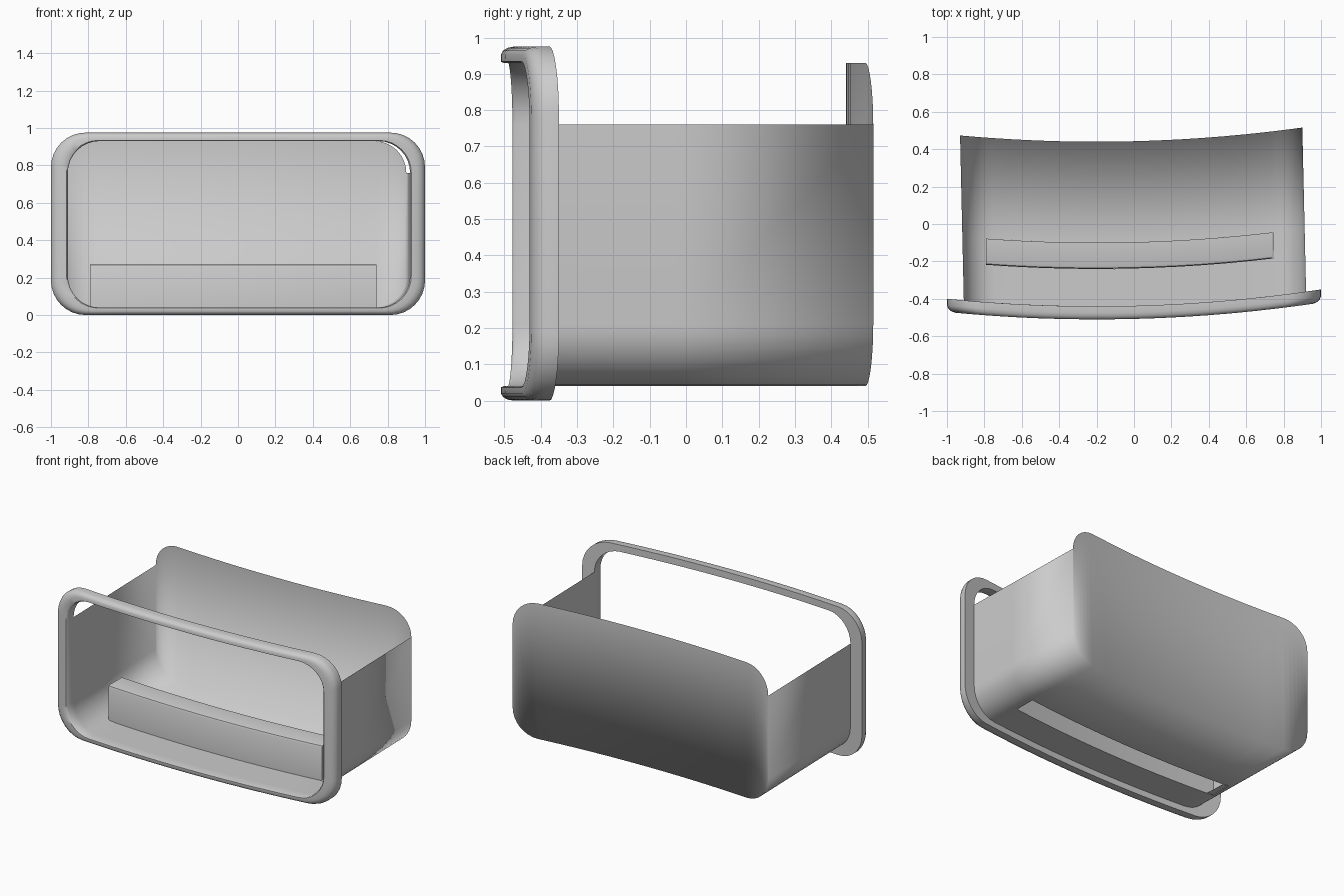
import bpy, math

if "Cube" in bpy.data.objects:
    bpy.data.objects.remove(bpy.data.objects["Cube"])

SEG, COLS = 8, 12   # corner segments, columns along the straight runs


def bow(x):
    """Forward bulge shared by every part."""
    return 0.0625 * (x + 0.2) ** 2


def arc(cx, cz, r, a0):
    return [(cx + r * math.cos(a0 + i / SEG * math.pi / 2),
             cz + r * math.sin(a0 + i / SEG * math.pi / 2)) for i in range(SEG + 1)]


def run(x0, x1, z):
    return [(x0 + (x1 - x0) * i / COLS, z) for i in range(1, COLS)]


def bottom_half(x0, x1, z0, r):
    """Left corner, bottom edge, right corner of a rounded rectangle."""
    return (arc(x0 + r, z0 + r, r, math.pi) + run(x0 + r, x1 - r, z0)
            + arc(x1 - r, z0 + r, r, -math.pi / 2))


def rounded_rect(x0, x1, z0, z1, r):
    low = bottom_half(x0, x1, z0, r)
    return low + [(x, z0 + z1 - z) for x, z in reversed(low)]


def make(name, verts, faces, angle=None):
    me = bpy.data.meshes.new(name)
    me.from_pydata(verts, [], faces)
    ob = bpy.data.objects.new(name, me)
    bpy.context.collection.objects.link(ob)
    bpy.ops.object.select_all(action='DESELECT')
    ob.select_set(True)
    bpy.context.view_layer.objects.active = ob
    bpy.ops.object.mode_set(mode='EDIT')
    bpy.ops.mesh.select_all(action='SELECT')
    bpy.ops.mesh.normals_make_consistent(inside=False)
    bpy.ops.object.mode_set(mode='OBJECT')
    if angle:
        bpy.ops.object.shade_smooth_by_angle(angle=math.radians(angle))
    else:
        bpy.ops.object.shade_smooth()
    return ob


# Front rim: section blends from the outer to the inner rounded rectangle
outer = rounded_rect(-1, 1, 0, 0.975, 0.185)
inner = rounded_rect(-0.91, 0.92, 0.04, 0.93, 0.17)
section = [(0, 0.07), (0, 0.035), (0.08, 0.018), (0.25, 0.006), (0.5, 0),
           (0.92, 0), (1, 0.008), (1, 0.07)]
n, m = len(outer), len(section)
verts = []
for s, d in section:
    for (ox, oz), (ix, iz) in zip(outer, inner):
        x, z = ox + (ix - ox) * s, oz + (iz - oz) * s
        verts.append((x, -0.51 + d + bow(x), z))
faces = [(j * n + i, j * n + (i + 1) % n,
          (j + 1) % m * n + (i + 1) % n, (j + 1) % m * n + i)
         for j in range(m) for i in range(n)]
make("front_rim", verts, faces, 50)

# Bin shell: side walls and floor swept backwards, open under the ridge
R, TOP, FLOOR, BACK_TOP = 0.17, 0.76, 0.04, 0.93
low = bottom_half(-0.91, 0.92, FLOOR, R)
path = [(low[0][0], TOP)] + low + [(low[-1][0], TOP)]
rows = [-0.44, -0.24, -0.10, 0.44]
p = len(path)
verts, faces = [], []
for y in rows:
    lean = 0.02 * (y + 0.44) / 0.88
    verts += [(x - lean, y + bow(x - lean), z) for x, z in path]
for j in range(len(rows) - 1):
    for i in range(p - 1):
        if j == 1 and SEG + 1 <= i < SEG + 1 + COLS:
            continue   # opening below the hollow ridge
        faces.append((j * p + i, j * p + i + 1, (j + 1) * p + i + 1, (j + 1) * p + i))

# Back wall: vertical strips closing the rear, rising above the sides
last = (len(rows) - 1) * p
bottoms = list(range(last + 1, last + p - 1))
tops = [last]
for k in bottoms[1:-1]:
    x, y, z = verts[k]
    tops.append(len(verts))
    verts.append((x, y, FLOOR + BACK_TOP - z))
tops.append(last + p - 1)
for i in range(len(bottoms) - 1):
    faces.append((bottoms[i], bottoms[i + 1], tops[i + 1], tops[i]))
make("bin_shell", verts, faces)

# Hollow floor ridge, open underneath
profile = [(-0.24, 0.04), (-0.24, 0.255), (-0.235, 0.266), (-0.224, 0.27),
           (-0.10, 0.27), (-0.10, 0.04)]
q = len(profile)
verts = []
for i in range(COLS + 1):
    x = -0.79 + 1.53 * i / COLS
    verts += [(x, y + bow(x), z) for y, z in profile]
faces = [(i * q + j, i * q + j + 1, (i + 1) * q + j + 1, (i + 1) * q + j)
         for i in range(COLS) for j in range(q - 1)]
faces += [tuple(range(q)), tuple(COLS * q + j for j in range(q))]
make("floor_ridge", verts, faces, 40)
